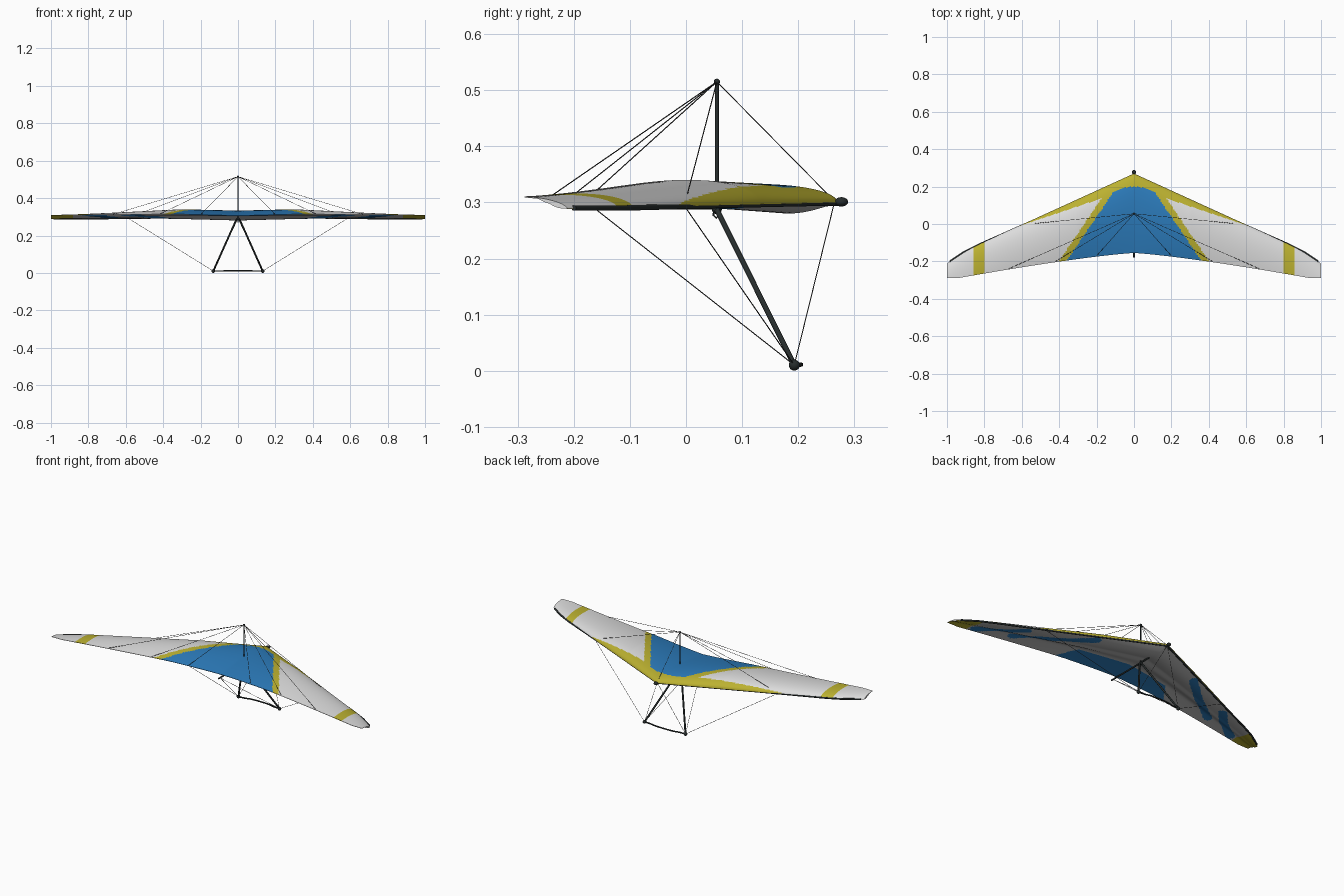
import bpy, bmesh, math
from mathutils import Vector

if "Cube" in bpy.data.objects:
    bpy.data.objects.remove(bpy.data.objects["Cube"])


def material(name, rgb):
    m = bpy.data.materials.new(name)
    m.diffuse_color = (*rgb, 1)
    m.use_nodes = True
    m.node_tree.nodes["Principled BSDF"].inputs["Base Color"].default_value = m.diffuse_color
    return m


WHITE = material("sail white", (0.72, 0.72, 0.72))
YELLOW = material("sail yellow", (0.50, 0.44, 0.03))
BLUE = material("sail blue", (0.025, 0.20, 0.50))
GREY = material("undersurface grey", (0.50, 0.50, 0.50))
DARK = material("dark tube", (0.02, 0.026, 0.026))
WIRE = material("wire grey", (0.05, 0.05, 0.05))


def finish(obj, angle=40):
    bpy.ops.object.select_all(action='DESELECT')
    obj.select_set(True)
    bpy.context.view_layer.objects.active = obj
    bpy.ops.object.shade_smooth_by_angle(angle=math.radians(angle))


def tube(name, pts, r, mat=DARK, kind='POLY', res=3):
    """Round tube along a path."""
    cu = bpy.data.curves.new(name, 'CURVE')
    cu.dimensions = '3D'
    cu.bevel_depth, cu.bevel_resolution, cu.use_fill_caps = r, res, True
    sp = cu.splines.new(kind)
    sp.points.add(len(pts) - 1)
    for p, co in zip(sp.points, pts):
        p.co = (*co, 1)
    if kind == 'NURBS':
        sp.use_endpoint_u, sp.order_u = True, 3
    ob = bpy.data.objects.new(name, cu)
    bpy.context.collection.objects.link(ob)
    cu.materials.append(mat)
    bpy.ops.object.select_all(action='DESELECT')
    ob.select_set(True)
    bpy.context.view_layer.objects.active = ob
    bpy.ops.object.convert(target='MESH')
    finish(bpy.context.object)


def ball(name, loc, r, scale=(1, 1, 1)):
    bpy.ops.mesh.primitive_uv_sphere_add(segments=16, ring_count=10, radius=r, location=loc)
    ob = bpy.context.object
    ob.name, ob.scale = name, scale
    ob.data.materials.append(DARK)
    finish(ob)


# ---- sail shape -------------------------------------------------------
def lead_y(x):
    x = abs(x)
    return 0.27 - 0.456 * x - 0.9 * max(0, x - 0.83) ** 2


def trail_y(x):
    return -min(0.288, 0.155 + 0.145 * abs(x) ** 1.25)


def lead_z(x):
    return 0.30 - 0.011 * abs(x)


def trail_z(x):
    x = abs(x)
    return 0.306 + 0.008 * min(1, x / 0.3) - 0.006 * max(0, x - 0.4)


def upper_z(x, t):
    a = abs(x)
    h = 0.031 + 0.02 * a if a < 0.3 else 0.037 - 0.043 * (a - 0.3)
    return lead_z(x) * (1 - t) + trail_z(x) * t + h * 2.6 * math.sqrt(t) * (1 - t)


def lower_z(x, t):
    base = lead_z(x) * (1 - t) + trail_z(x) * t
    bulge = 0.003 + 0.018 * max(0, 1 - abs(x) / 0.6)
    z = base - bulge * math.sin(math.pi * min(1, t / 0.42))
    s = min(1, max(0, (t - 0.5) / 0.22))
    s = s * s * (3 - 2 * s)
    top = upper_z(x, t) - 0.002
    return min(top, z * (1 - s) + top * s)


# ---- sail colours -----------------------------------------------------
def in_blue(a, y):
    return y < 0.2 - 0.035 * (a / 0.12) ** 2 and a < 0.165 + (0.09 - y) * 0.68


def top_colour(a, y):
    if in_blue(a, y):
        return 2
    edge = 0.055 if a < 0.17 else 0.055 * (1 - (a - 0.17) / 0.45)
    diagonal = a < 0.205 + (0.09 - y) * 0.68
    if diagonal or y > lead_y(a) - edge or 0.80 < a < 0.86:
        return 1
    return 0


STREAKS = [((0.32, 0.09), (0.46, -0.04)), ((0.46, -0.04), (0.65, -0.19)),
           ((0.65, -0.07), (0.73, -0.16)), ((0.73, -0.16), (0.85, -0.25))]


def near_streak(a, y):
    p = Vector((a, y))
    for s, e in STREAKS:
        s, e = Vector(s), Vector(e)
        k = min(1, max(0, (p - s).dot(e - s) / (e - s).length_squared))
        if (p - s.lerp(e, k)).length < 0.023:
            return True
    return False


def bottom_colour(a, y):
    t = (lead_y(a) - y) / (lead_y(a) - trail_y(a))
    if t > 0.72:
        if in_blue(a, y):
            return 2
    if a > 0.88:
        return 1
    return 2 if near_streak(a, y) else 3


# ---- sail: closed section swept from tip to tip ------------------------
NX, NT = 240, 48
bm = bmesh.new()
rings = []
for i in range(NX + 1):
    x = -1 + 2 * i / NX
    ly, ty = lead_y(x), trail_y(x)
    ts = [(j / NT) ** 1.4 for j in range(NT + 1)]
    ring = [bm.verts.new((x, ly + (ty - ly) * t, upper_z(x, t))) for t in ts]
    ring += [bm.verts.new((x, ly + (ty - ly) * t, lower_z(x, t))) for t in reversed(ts[1:])]
    rings.append(ring)
n = len(rings[0])
for r0, r1 in zip(rings, rings[1:]):
    for j in range(n):
        k = (j + 1) % n
        f = bm.faces.new((r0[j], r0[k], r1[k], r1[j]))
        c = f.calc_center_median()
        rule = top_colour if j <= NT else bottom_colour
        f.material_index = rule(abs(c.x), c.y)
bm.faces.new(rings[0])
bm.faces.new(rings[-1])
bmesh.ops.recalc_face_normals(bm, faces=bm.faces)
me = bpy.data.meshes.new("sail")
bm.to_mesh(me)
bm.free()
for m in (WHITE, YELLOW, BLUE, GREY):
    me.materials.append(m)
sail = bpy.data.objects.new("sail", me)
bpy.context.collection.objects.link(sail)
finish(sail, 50)

# ---- airframe ---------------------------------------------------------
MAST = (0, 0.055, 0.515)
APEX = (0, 0.055, 0.288)
NOSE = (0, 0.265, 0.302)
TAIL = (0, -0.165, 0.291)
tube("keel", [(0, 0.275, 0.298), (0, 0.05, 0.292), (0, -0.178, 0.291)], 0.0045)
ball("nose_cap", (0, 0.277, 0.301), 0.012, (1, 1, 0.7))
tube("kingpost", [APEX, MAST], 0.0036)
ball("kingpost_cap", MAST, 0.0055)
ball("apex_bracket", APEX, 0.009)
tube("hang_loop", [(0, 0.05, 0.29), (0, 0.049, 0.277), (0, 0.054, 0.272),
                   (0, 0.059, 0.277), (0, 0.058, 0.29)], 0.0018)
tube("base_bar", [(-0.132, 0.193, 0.01), (-0.09, 0.193, 0.01), (-0.06, 0.205, 0.011),
                  (0.06, 0.205, 0.011), (0.09, 0.193, 0.01), (0.132, 0.193, 0.01)],
     0.004, kind='NURBS')

for side, s in (("left", -1), ("right", 1)):
    corner = (s * 0.132, 0.193, 0.01)
    outer = (s * 0.59, -0.003, 0.294)
    tube(side + "_leading_edge_tube",
         [(0, 0.264, 0.299), (s * 0.5, 0.036, 0.294), (s * 0.83, -0.11, 0.29),
          (s * 0.91, -0.15, 0.29), (s * 0.985, -0.2, 0.29)], 0.005)
    tube(side + "_upright", [(s * 0.008, 0.055, 0.287), corner], 0.005)
    ball(side + "_corner_bracket", corner, 0.0098)
    # rigging below and above the wing
    for label, end in (("front", NOSE), ("side", outer), ("rear", TAIL)):
        tube(f"{side}_{label}_lower_wire", [corner, end], 0.001, WIRE, res=1)
    tube(side + "_side_upper_wire", [MAST, outer], 0.001, WIRE, res=1)
    for i, x in enumerate((0.2, 0.42, 0.67)):
        tube(f"{side}_reflex_wire_{i + 1}",
             [MAST, (s * x, trail_y(x) + 0.004, trail_z(x))], 0.001, WIRE, res=1)
tube("front_upper_wire", [MAST, NOSE], 0.001, WIRE, res=1)
